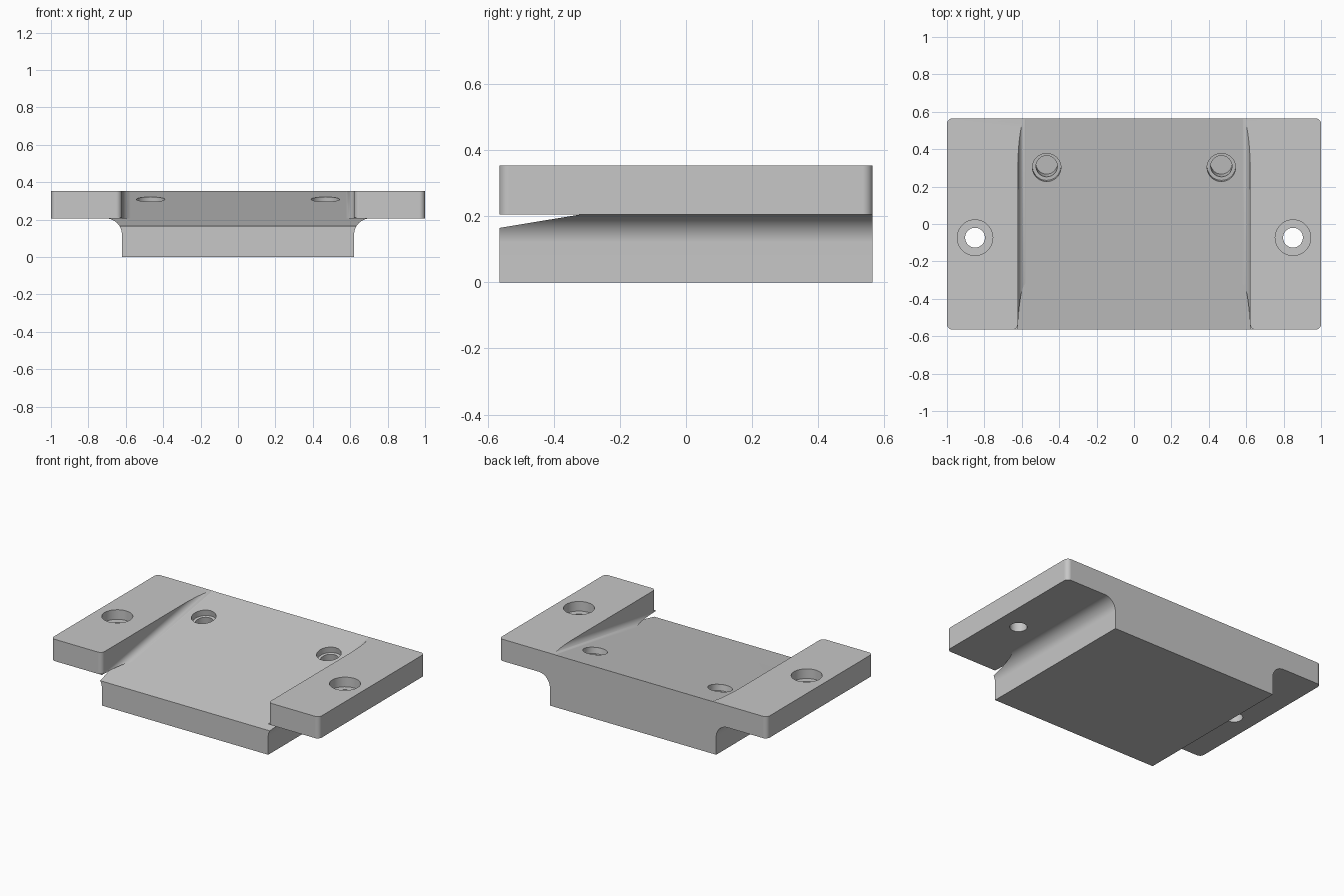
import bpy, bmesh, math
from mathutils import Matrix, Vector

if "Cube" in bpy.data.objects:
    bpy.data.objects.remove(bpy.data.objects["Cube"])

HALF_DEPTH, TOP, SHELF = 0.565, 0.353, 0.206
STEM, FILLET, CORNER = 0.621, 0.085, 0.03
FRONT_FLOOR, BACK_FLOOR = 0.165, 0.352
SLOPE = math.atan2(BACK_FLOOR - FRONT_FLOOR, 2 * HALF_DEPTH)


def arc(cx, cy, r, start, end, steps=12):
    angles = [math.radians(start + (end - start) * i / steps) for i in range(steps + 1)]
    return [(cx + r * math.cos(a), cy + r * math.sin(a)) for a in angles]


def prism(name, profile, frame, length):
    """Extrude a 2D profile along the frame's third axis, centred on it."""
    bm = bmesh.new()
    low, high = [[bm.verts.new((u, v, w)) for u, v in profile] for w in (-length / 2, length / 2)]
    bm.faces.new(low[::-1])
    bm.faces.new(high)
    for i in range(len(profile)):
        bm.faces.new((low[i - 1], low[i], high[i], high[i - 1]))
    bm.transform(frame)
    bmesh.ops.recalc_face_normals(bm, faces=bm.faces)
    mesh = bpy.data.meshes.new(name)
    bm.to_mesh(mesh)
    bm.free()
    obj = bpy.data.objects.new(name, mesh)
    bpy.context.collection.objects.link(obj)
    return obj


def frame(x_axis, y_axis, origin=(0, 0, 0)):
    x, y = Vector(x_axis), Vector(y_axis)
    m = Matrix((x, y, x.cross(y))).transposed().to_4x4()
    m.translation = origin
    return m


def volume(mesh):
    bm = bmesh.new()
    bm.from_mesh(mesh)
    result = bm.calc_volume()
    bm.free()
    return result


def cut(target, cutter):
    """Subtract the cutter, using the first solver that removes material."""
    cutter.hide_render = True
    before = volume(target.data)
    mod = target.modifiers.new("cut", 'BOOLEAN')
    mod.operation, mod.object = 'DIFFERENCE', cutter
    for solver in ('MANIFOLD', 'EXACT', 'FLOAT'):
        mod.solver = solver
        graph = bpy.context.evaluated_depsgraph_get()
        mesh = bpy.data.meshes.new_from_object(target.evaluated_get(graph))
        if before * 0.5 < volume(mesh) < before - 5e-6:
            break
    target.modifiers.remove(mod)
    target.data = mesh
    bpy.data.objects.remove(cutter)


def drill(target, origin, axis_frame, radius, depth):
    """Round hole running down from origin, starting slightly above it."""
    f = Matrix.Translation(origin) @ axis_frame @ Matrix.Translation((0, 0, 0.05 - depth / 2))
    cut(target, prism("drill", arc(0, 0, radius, 0, 352.5, 47), f, depth + 0.1))


# T-shaped body with concave fillets under the side flanges
right = [(STEM, 0)] + arc(STEM + FILLET, SHELF - FILLET, FILLET, 180, 90, 16) + [(1, SHELF), (1, TOP)]
outline = right + [(-x, z) for x, z in reversed(right)]
body = prism("wedge_mounting_plate", outline, frame((1, 0, 0), (0, 0, 1)), 2 * HALF_DEPTH)

# Rounded outer corners of the flanges: only the upright edges
bm = bmesh.new()
bm.from_mesh(body.data)
corners = [e for e in bm.edges if all(abs(v.co.x) > 0.99 for v in e.verts)
           and abs(e.verts[0].co.z - e.verts[1].co.z) > 0.1]
bmesh.ops.bevel(bm, geom=corners, offset=CORNER, segments=8, profile=0.5, affect='EDGES')
bm.to_mesh(body.data)
bm.free()

# Sloping channel with rounded lower corners
r = 0.045
side = arc(STEM - r, r, r, -90, 0, 10) + [(STEM, 0.5)]
channel = side + [(-x, z) for x, z in reversed(side)]
normal = (0, -math.sin(SLOPE), math.cos(SLOPE))
cut(body, prism("channel_cutter", channel, frame((1, 0, 0), normal, (0, -HALF_DEPTH, FRONT_FLOOR)), 3))

# Open gap below the flanges at the front
tan = math.tan(SLOPE)
start = -0.7
low = FRONT_FLOOR + (start + HALF_DEPTH) * tan - 0.0004
tip = start + (SHELF - low) / tan
cut(body, prism("gap_cutter", [(start, low), (tip, SHELF), (start, SHELF)],
                frame((0, 1, 0), (0, 0, 1)), 1.5))

upright = Matrix.Identity(4)
tilted = Matrix.Rotation(SLOPE, 4, 'X')
for s in (-1, 1):
    # Rounded inner front corner of each flange
    cx, cy = STEM + CORNER, CORNER - HALF_DEPTH
    shape = arc(cx, cy, CORNER, 180, 270, 8) + [(cx, -0.6), (0.6, -0.6), (0.6, cy)]
    cut(body, prism("corner_cutter", [(s * x, y) for x, y in shape],
                    Matrix.Translation((0, 0, 0.3)), 0.18))
    # Counterbored through hole in each flange
    bolt = (s * 0.85, -0.073, TOP)
    drill(body, bolt, upright, 0.095, 0.065)
    drill(body, bolt, upright, 0.053, 0.3)
    # Counterbored blind hole square to the sloping floor
    y = 0.302
    seat = (s * 0.467, y, FRONT_FLOOR + (y + HALF_DEPTH) * tan)
    drill(body, seat, tilted, 0.076, 0.04)
    drill(body, seat, tilted, 0.057, 0.13)

# Single grey finish
mat = bpy.data.materials.new("plain_grey")
mat.use_nodes = True
grey = (0.57, 0.57, 0.57, 1)
mat.diffuse_color = grey
mat.node_tree.nodes["Principled BSDF"].inputs["Base Color"].default_value = grey
body.data.materials.clear()
body.data.materials.append(mat)

# Smooth rounds with crisp flats
bpy.ops.object.select_all(action='DESELECT')
body.select_set(True)
bpy.context.view_layer.objects.active = body
bpy.ops.object.shade_smooth_by_angle(angle=math.radians(25))
weighted = body.modifiers.new("weighted_normals", 'WEIGHTED_NORMAL')
weighted.keep_sharp = True
